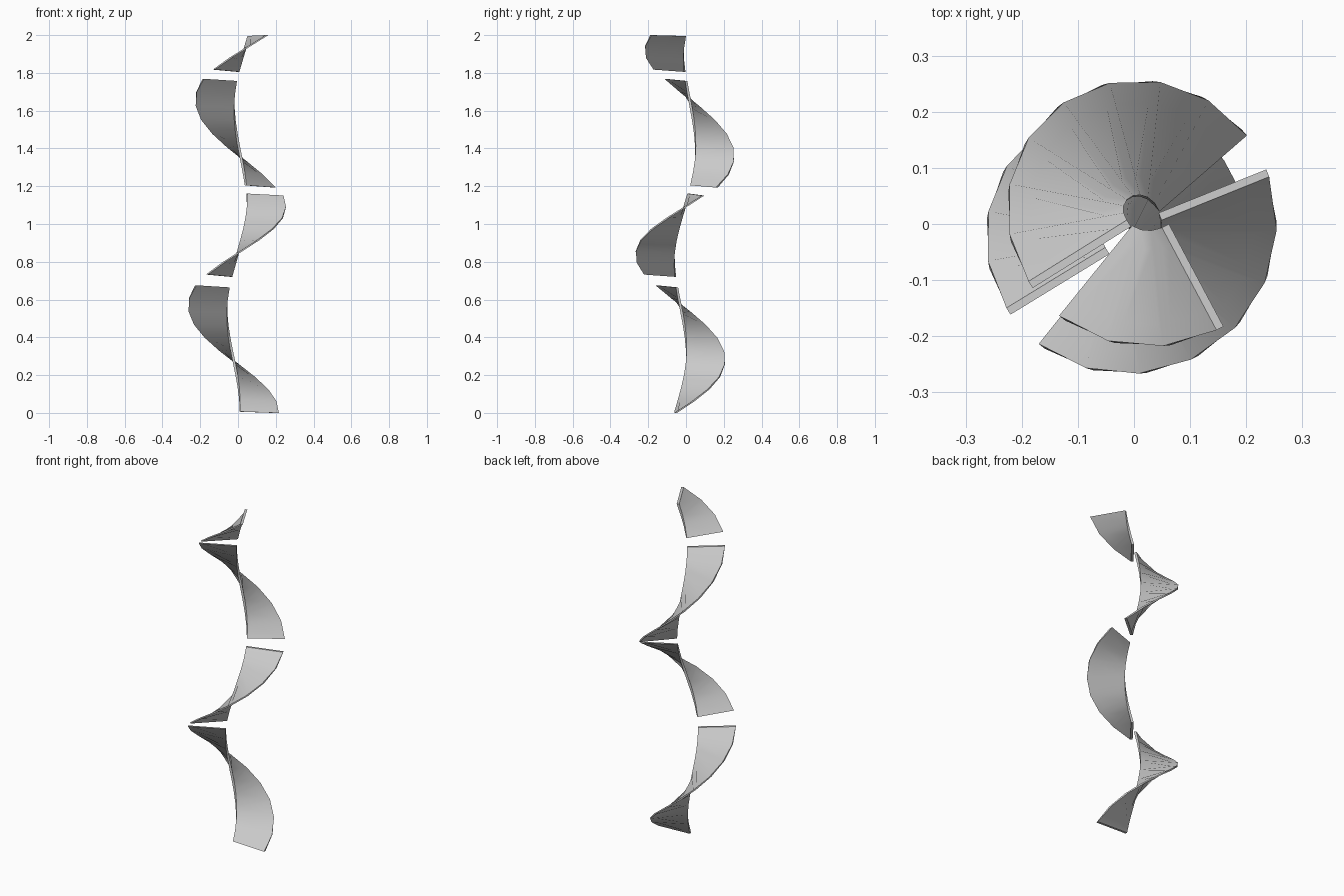
import bpy, bmesh, math
from mathutils import Vector, Matrix

if "Cube" in bpy.data.objects:
    bpy.data.objects.remove(bpy.data.objects["Cube"])

R_IN, R_OUT, THICK = 0.043, 0.25, 0.014
# slightly leaning axis of the spiral
LEAN = Vector((0.035, 0.045, 1.0))
BASE = Vector((-0.034, -0.055, 0.0))
TILT = Vector((0, 0, 1)).rotation_difference(LEAN.normalized()).to_matrix()


def spiral_blade(name, z0, z1, a0, a1, steps):
    """Sweep a flat horizontal bar up and around the leaning axis."""
    bm = bmesh.new()
    rings = []
    for i in range(steps + 1):
        t = i / steps
        a = math.radians(a0 + (a1 - a0) * t)
        centre = BASE + LEAN * (z0 + (z1 - z0) * t)
        turn = TILT @ Matrix.Rotation(a, 3, 'Z')
        rings.append([bm.verts.new(centre + turn @ Vector((r, w, 0)))
                      for r, w in ((R_IN, -THICK / 2), (R_OUT, -THICK / 2),
                                   (R_OUT, THICK / 2), (R_IN, THICK / 2))])
    for lo, hi in zip(rings, rings[1:]):
        for k in range(4):
            n = (k + 1) % 4
            bm.faces.new((lo[k], lo[n], hi[n], hi[k]))
    bm.faces.new(rings[0][::-1])
    bm.faces.new(rings[-1])
    bmesh.ops.recalc_face_normals(bm, faces=bm.faces)
    mesh = bpy.data.meshes.new(name)
    bm.to_mesh(mesh)
    bm.free()
    ob = bpy.data.objects.new(name, mesh)
    bpy.context.collection.objects.link(ob)
    bpy.ops.object.select_all(action='DESELECT')
    ob.select_set(True)
    bpy.context.view_layer.objects.active = ob
    bpy.ops.object.shade_smooth_by_angle(angle=math.radians(35))


# four blades separated by narrow gaps, bottom to top
spiral_blade("blade_bottom", 0.008, 0.662, 0, 211.5, 10)
spiral_blade("blade_lower_middle", 0.718, 1.163, 231.5, 382, 7)
spiral_blade("blade_upper_middle", 1.207, 1.755, 401, 572, 8)
spiral_blade("blade_top", 1.803, 1.994, 591, 658, 3)
